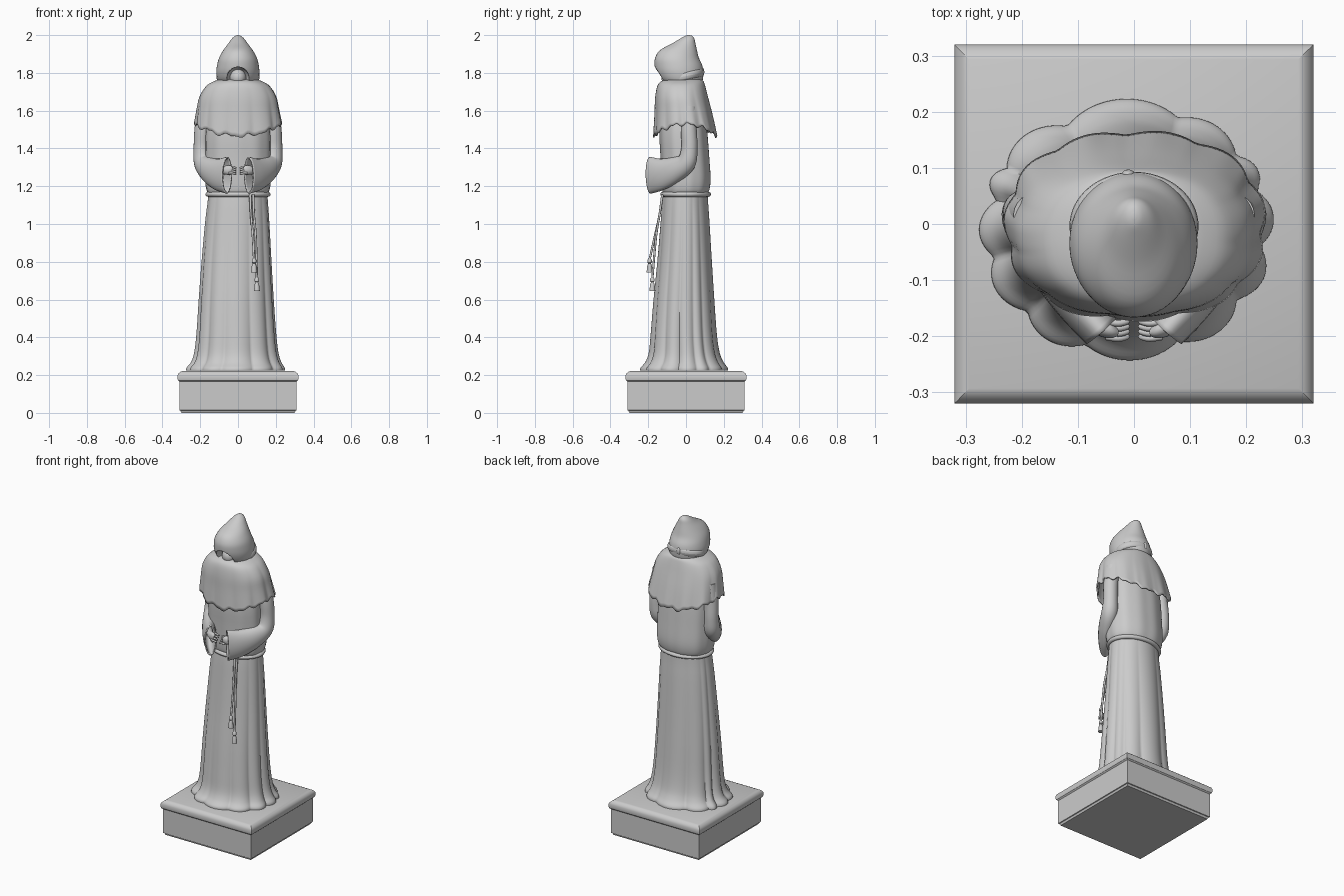
import bpy, bmesh, math
from mathutils import Vector, Matrix

if "Cube" in bpy.data.objects:
    bpy.data.objects.remove(bpy.data.objects["Cube"], do_unlink=True)

stone = bpy.data.materials.new("pale grey stone")
stone.use_nodes = True
stone.diffuse_color = (0.6, 0.6, 0.6, 1)
stone.node_tree.nodes["Principled BSDF"].inputs["Base Color"].default_value = (0.6, 0.6, 0.6, 1)


def finish(name, bm, angle=40):
    bmesh.ops.recalc_face_normals(bm, faces=bm.faces)
    mesh = bpy.data.meshes.new(name)
    bm.to_mesh(mesh)
    bm.free()
    mesh.materials.append(stone)
    ob = bpy.data.objects.new(name, mesh)
    bpy.context.collection.objects.link(ob)
    bpy.ops.object.select_all(action='DESELECT')
    ob.select_set(True)
    bpy.context.view_layer.objects.active = ob
    bpy.ops.object.shade_smooth_by_angle(angle=math.radians(angle))
    return ob


def loft(name, rings, start=True, end=True, angle=40):
    """Skin a list of point rings, with optional caps."""
    bm = bmesh.new()
    rows = [[bm.verts.new(p) for p in ring] for ring in rings]
    n = len(rows[0])
    for a, b in zip(rows, rows[1:]):
        for i in range(n):
            j = (i + 1) % n
            bm.faces.new((a[i], a[j], b[j], b[i]))
    if start:
        bm.faces.new(rows[0])
    if end:
        bm.faces.new(rows[-1])
    return finish(name, bm, angle)


def oval(z, x0, x1, y0, y1, n=96, power=2.0, scale=lambda a: 1, lift=lambda a: 0):
    """Horizontal superellipse ring inside the given limits."""
    ring = []
    for i in range(n):
        a = math.tau * i / n
        c, s = math.cos(a), math.sin(a)
        r = scale(a) / (abs(c) ** power + abs(s) ** power) ** (1 / power)
        ring.append(((x0 + x1) / 2 + (x1 - x0) / 2 * c * r,
                     (y0 + y1) / 2 + (y1 - y0) / 2 * s * r, z + lift(a)))
    return ring


def refine(rows, steps=4):
    """Smoothly interpolate number rows (Catmull-Rom)."""
    out = []
    for k in range(len(rows) - 1):
        p = [rows[max(k - 1, 0)], rows[k], rows[k + 1], rows[min(k + 2, len(rows) - 1)]]
        for s in range(steps):
            t = s / steps
            out.append([0.5 * (2 * b + (c - a) * t + (2 * a - 5 * b + 4 * c - d) * t * t
                               + (3 * b - a - 3 * c + d) * t ** 3) for a, b, c, d in zip(*p)])
    return out + [list(rows[-1])]


def tube(name, rows, side=(1, 0, 0), n=24, end=True, steps=4):
    """Skin rows of x, y, z, side radius, up radius along their path."""
    rows = refine(rows, steps)
    pts = [Vector(r[:3]) for r in rows]
    rings = []
    for k, r in enumerate(rows):
        t = (pts[min(k + 1, len(pts) - 1)] - pts[max(k - 1, 0)]).normalized()
        s = Vector(side)
        s = (s - t * s.dot(t)).normalized()
        u = t.cross(s)
        rings.append([pts[k] + s * r[3] * math.cos(math.tau * i / n)
                      + u * r[4] * math.sin(math.tau * i / n) for i in range(n)])
    return loft(name, rings, True, end)


def ball(name, centre, size, turn=0):
    bm = bmesh.new()
    bmesh.ops.create_uvsphere(bm, u_segments=32, v_segments=20, radius=1)
    bm.transform(Matrix.Translation(centre) @ Matrix.Rotation(turn, 4, 'X')
                 @ Matrix.Diagonal((*size, 1)))
    return finish(name, bm)


def solidify(ob, thickness):
    m = ob.modifiers.new("cloth thickness", 'SOLIDIFY')
    m.thickness = thickness
    m.offset = -1


# Square plinth with a rounded lip
plinth = [(0, .3), (.012, .305), (.014, .31), (.165, .31), (.172, .318), (.18, .32),
          (.198, .32), (.208, .316), (.217, .305), (.222, .293)]
loft("plinth", [[(-h, -h, z), (h, -h, z), (h, h, z), (-h, h, z)] for z, h in plinth], angle=30)

# Skirt, with folds that deepen toward the hem
lobes = [(90, 34), (52, 24), (28, 15), (6, 20), (-22, 20), (-52, 24), (-88, 30),
         (-122, 22), (-152, 22), (180, 20), (157, 12), (136, 24)]


def fold(a):
    best = 0
    for centre, width in lobes:
        d = (math.degrees(a) - centre + 180) % 360 - 180
        best = max(best, 1 - (d / width) ** 2)
    return best


skirt = [(1.165, -.155, .155, -.12, .115, .02), (1.1, -.163, .16, -.127, .118, .04),
         (1.0, -.175, .167, -.135, .125, .06), (.8, -.193, .178, -.152, .137, .09),
         (.6, -.208, .19, -.172, .15, .12), (.42, -.22, .203, -.187, .163, .15),
         (.32, -.232, .215, -.197, .178, .17), (.27, -.248, .23, -.215, .198, .18),
         (.24, -.272, .248, -.24, .22, .18), (.225, -.276, .25, -.243, .223, .18)]
loft("robe_skirt", [oval(*r[:5], n=180, scale=lambda a, f=r[5]: 1 - f * (1 - fold(a)))
                    for r in refine(skirt)], angle=60)

# Torso, slightly bloused over the belt
torso = [(1.155, -.15, .15, -.115, .11), (1.18, -.166, .166, -.125, .124),
         (1.24, -.174, .174, -.13, .131), (1.35, -.174, .174, -.134, .124),
         (1.5, -.17, .17, -.138, .112), (1.68, -.14, .14, -.11, .09)]
loft("robe_torso", [oval(*r, power=2.3, scale=lambda a: 1 + .008 * math.sin(11 * a))
                    for r in refine(torso)])

# Rope belt
belt = []
for k in range(17):
    b = math.tau * k / 16
    o = .014 * math.cos(b)
    belt.append(oval(1.157 + .013 * math.sin(b), -.158 - o, .158 + o, -.122 - o, .118 + o))
loft("rope_belt", belt, False, False)

# Two hanging cords with tassels
for label, x0, x1, y1, z1 in (("short", .065, .085, -.193, .81), ("long", .08, .1, -.178, .71)):
    tube(label + "_cord", [(x0, -.125, 1.155, .007, .007), (x0 + .004, -.14, 1.05, .006, .006),
                           ((x0 + x1) / 2 + .004, (y1 - .14) / 2, .93, .006, .006),
                           (x1, y1, z1, .006, .006)], n=10)
    profile = [(.01, .004), (0, .012), (-.014, .012), (-.018, .007), (-.03, .012), (-.066, .016)]
    loft(label + "_tassel", [oval(z1 + dz, x1 - r, x1 + r, y1 - r, y1 + r, n=16)
                             for dz, r in profile])

# Shoulder cape with a ragged, rippling hem
cape = [(1.768, -.09, .09, -.09, .075, 0), (1.757, -.125, .125, -.13, .092, 0),
        (1.73, -.168, .168, -.152, .102, .1), (1.67, -.203, .203, -.163, .118, .3),
        (1.59, -.218, .218, -.166, .14, .6), (1.49, -.229, .233, -.172, .165, 1)]


def ripple(a):
    return abs(math.sin(5.5 * a + .4)) - .7


def hem(a):
    ragged = .007 * math.sin(13 * a) + .005 * math.sin(23 * a + 1)
    return -.025 + .065 * math.cos(a) ** 2 + ragged


rings = [oval(*r[:5], n=144, power=2.25, scale=lambda a, f=r[5]: 1 + .05 * f * ripple(a),
              lift=lambda a, f=r[5]: f * f * hem(a)) for r in refine(cape)]
solidify(loft("shoulder_cape", rings, True, False, 60), .008)

# Pointed hood, leaning forward over the face
hood = [(1.742, -.09, .09, -.09, .075), (1.76, -.106, .106, -.135, .088),
        (1.80, -.115, .113, -.158, .092), (1.84, -.111, .11, -.166, .086),
        (1.88, -.1, .1, -.163, .068), (1.92, -.078, .078, -.138, .058),
        (1.955, -.052, .052, -.075, .05), (1.982, -.032, .032, -.03, .044),
        (1.996, -.015, .015, -.005, .032), (2.0, -.003, .003, .01, .018)]
hood_ob = loft("hood", [oval(*r, n=64) for r in refine(hood)])

# Arched face opening, cut and then filled by the shaded face
cutter = ball("face_cutter", (0, -.15, 1.762), (.062, .085, .07))
cutter.hide_render = True
cutter.hide_viewport = True
cut = hood_ob.modifiers.new("face opening", 'BOOLEAN')
cut.operation = 'DIFFERENCE'
cut.object = cutter
ball("face", (0, -.08, 1.775), (.044, .05, .048))

# Gathered cowl fold around the neck, pinched at the back
cowl = []
for k in range(13):
    b = math.tau * k / 12
    o = .008 * math.cos(b)
    cowl.append(oval(1.782 + .02 * math.sin(b), -.107 - o, .107 + o, -.1, .085 + o, n=64,
                     lift=lambda a: .02 * math.sin(a)))
loft("cowl_fold", cowl, False, False)
ball("cowl_pinch", (-.01, .088, 1.805), (.012, .009, .022))

# Arms: wide sleeves, palms and fingers on both sides
for label, m in (("left", 1), ("right", -1)):
    sleeve = tube(label + "_sleeve", [
        (m * .175, .015, 1.62, .04, .04), (m * .188, .015, 1.5, .042, .043),
        (m * .192, .018, 1.4, .042, .044), (m * .183, .0, 1.325, .048, .054),
        (m * .15, -.065, 1.285, .046, .07), (m * .105, -.135, 1.262, .04, .085),
        (m * .058, -.19, 1.258, .036, .098)], side=(m * .75, -.65, 0), end=False, steps=6)
    solidify(sleeve, .008)
    tube(label + "_wrist", [(m * .12, -.12, 1.28, .02, .022), (m * .075, -.17, 1.285, .019, .022),
                            (m * .045, -.188, 1.285, .016, .026),
                            (m * .03, -.192, 1.283, .008, .016)], side=(m * .75, -.65, 0))
    for f in range(4):
        y, z = -.174 - .009 * f, 1.302 - .011 * f
        tube(f"{label}_finger_{f + 1}", [(m * .05, y, z, .006, .006), (m * .028, y - .003, z, .006, .006),
                                         (m * .012, y, z - .005, .005, .005),
                                         (m * .008, y, z - .007, .001, .001)], side=(0, 1, 0), n=10)
